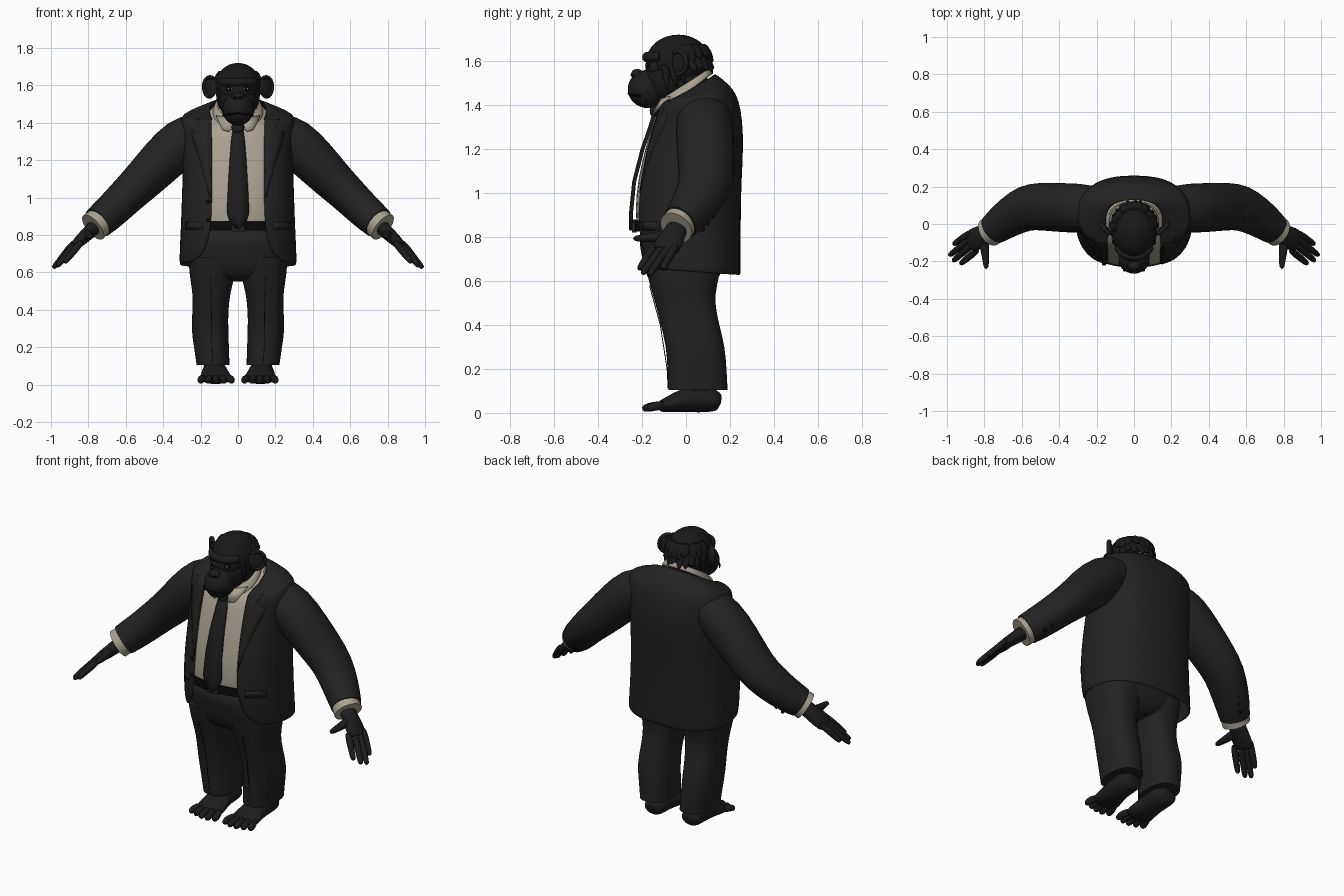
import bpy, bmesh, math, random
from mathutils import Vector
from mathutils.bvhtree import BVHTree

random.seed(4)
cube = bpy.data.objects.get("Cube")
if cube:
    bpy.data.objects.remove(cube)


def material(name, r, g, b):
    m = bpy.data.materials.new(name)
    m.use_nodes = True
    m.diffuse_color = (r, g, b, 1)
    m.node_tree.nodes["Principled BSDF"].inputs["Base Color"].default_value = (r, g, b, 1)
    return m


SUIT = material("charcoal suit", .016, .016, .016)
TIE = material("tie cloth", .013, .013, .014)
FUR = material("black fur", .010, .010, .010)
SKIN = material("dark skin", .012, .012, .012)
SHIRT = material("cream shirt", .40, .36, .285)
EYE = material("eye grey", .25, .23, .20)
BLACK = material("deep black", .003, .003, .003)


def finish(o, mat, mirror=False, thick=0, sub=1):
    o.data.materials.append(mat)
    bpy.ops.object.select_all(action='DESELECT')
    o.select_set(True)
    bpy.context.view_layer.objects.active = o
    bpy.ops.object.shade_smooth_by_angle(angle=math.radians(50))
    if thick:
        o.modifiers.new("Thickness", 'SOLIDIFY').thickness = thick
    if mirror:
        m = o.modifiers.new("Mirror", 'MIRROR')
        m.use_mirror_merge = False
    if sub:
        m = o.modifiers.new("Smooth", 'SUBSURF')
        m.levels = m.render_levels = sub
    return o


def loft(name, rings, mat, closed=True, cap=True, crease=False, **kw):
    """Skin a list of equal-length point rings."""
    bm = bmesh.new()
    rows = [[bm.verts.new(p) for p in r] for r in rings]
    n = len(rows[0])
    for a, b in zip(rows, rows[1:]):
        for i in range(n if closed else n - 1):
            j = (i + 1) % n
            bm.faces.new((a[i], a[j], b[j], b[i]))
    if closed and cap:
        layer = bm.edges.layers.float.new("crease_edge")
        for r in (rows[0], rows[-1]):
            f = bm.faces.new(r)
            for e in f.edges:
                e[layer] = 1.0 if crease else 0.0
        bmesh.ops.recalc_face_normals(bm, faces=bm.faces)
    me = bpy.data.meshes.new(name)
    bm.to_mesh(me)
    bm.free()
    o = bpy.data.objects.new(name, me)
    bpy.context.collection.objects.link(o)
    return finish(o, mat, **kw)


def band(zf, zb, a, yf, yb, gap=0, cx=0, n=2.5, count=28):
    """Rounded horizontal ring, tilted from zf in front to zb behind, with an optional front gap."""
    t0 = math.asin(min(1, gap / a) ** (n / 2))
    steps = count if not gap else count - 1
    pts = []
    for i in range(count):
        t = t0 + (2 * math.pi - 2 * t0) * i / steps
        s, c = math.sin(t), math.cos(t)
        x = cx + a * math.copysign(abs(s) ** (2 / n), s)
        k = math.copysign(abs(c) ** (2 / n), c)
        y = (yf + yb) / 2 - (yb - yf) / 2 * k
        pts.append((x, y, zf + (zb - zf) * (y - yf) / (yb - yf)))
    return pts


def tube(name, path, mat, hint=(0, 1, 0), count=12, **kw):
    """Elliptical tube; path rows are x, y, z, radius along hint, other radius."""
    P = [Vector(p[:3]) for p in path]
    rings = []
    for i, p in enumerate(path):
        d = (P[min(i + 1, len(P) - 1)] - P[max(i - 1, 0)]).normalized()
        u = Vector(hint)
        u = (u - d * u.dot(d)).normalized()
        v = d.cross(u)
        rings.append([P[i] + u * p[3] * math.cos(k) + v * p[4] * math.sin(k)
                      for k in (2 * math.pi * j / count for j in range(count))])
    return loft(name, rings, mat, **kw)


def ball(name, loc, size, mat, mirror=False, rot=0):
    bm = bmesh.new()
    bmesh.ops.create_uvsphere(bm, u_segments=24, v_segments=16, radius=1)
    for v in bm.verts:
        p = Vector((v.co.x * size[0], v.co.y * size[1], v.co.z * size[2]))
        c, s = math.cos(rot), math.sin(rot)
        v.co = Vector((p.x * c - p.y * s, p.x * s + p.y * c, p.z)) + Vector(loc)
    me = bpy.data.meshes.new(name)
    bm.to_mesh(me)
    bm.free()
    o = bpy.data.objects.new(name, me)
    bpy.context.collection.objects.link(o)
    return finish(o, mat, mirror=mirror, sub=0)


# Jacket, open at the front with rounded front corners
jacket = loft("jacket", [band(*r) for r in (
    (.655, .625, .315, -.20, .25, .25), (.69, .68, .315, -.215, .25, .19),
    (.78, .78, .31, -.23, .25, .155), (.90, .90, .305, -.24, .25, .14),
    (1.05, 1.05, .30, -.225, .253, .14), (1.2, 1.2, .295, -.195, .262, .14),
    (1.32, 1.33, .30, -.16, .258, .14), (1.38, 1.42, .31, -.135, .242, .14),
    (1.41, 1.475, .305, -.12, .215, .14), (1.41, 1.515, .22, -.115, .17, .14),
    (1.395, 1.545, .15, -.11, .13, .138))], SUIT, closed=False, thick=.012)
bvh = BVHTree.FromObject(jacket, bpy.context.evaluated_depsgraph_get())


def on_jacket(x, z, lift=.004):
    hit = bvh.ray_cast(Vector((x, -1, z)), Vector((0, 1, 0)))[0]
    if hit is None or hit.y > .05:
        hit = bvh.find_nearest(Vector((x, -.2, z)))[0]
    return hit - Vector((0, lift, 0))


# Notched lapels, jacket buttons and pocket flaps
loft("lapels", [[on_jacket(a + (b - a) * k / 3, z) for k in range(4)] for z, a, b in (
    (1.0, .148, .152), (1.08, .148, .17), (1.2, .15, .205), (1.3, .15, .24),
    (1.35, .15, .25), (1.36, .15, .20), (1.39, .15, .21), (1.42, .152, .222))],
    SUIT, closed=False, mirror=True, thick=.006, sub=0)
for z in (.88, .98):
    ball("jacket_button", on_jacket(-.16, z), (.011, .006, .011), BLACK)
loft("pocket_flaps", [[on_jacket(x, z, .003) for x in (.19, .22, .25, .28)] for z in (.83, .87)],
     SUIT, closed=False, mirror=True, thick=.005, sub=0)

# Shirt, stand-up collar and tie
loft("shirt", [band(*r) for r in (
    (.86, .86, .27, -.225, .21), (.92, .92, .275, -.232, .22), (1.05, 1.05, .275, -.222, .22),
    (1.2, 1.2, .27, -.188, .22), (1.32, 1.33, .26, -.15, .21), (1.38, 1.42, .22, -.125, .18),
    (1.395, 1.52, .142, -.105, .12))], SHIRT, crease=True)
loft("shirt_collar", [band(*r, n=2.2) for r in (
    (1.37, 1.54, .138, -.13, .122), (1.40, 1.555, .13, -.125, .118),
    (1.435, 1.57, .115, -.11, .108))], SHIRT, cap=False, thick=.01)
loft("collar_points", [[(x, y, z) for x, y, z in row] for row in (
    ((.012, -.137, 1.385), (.05, -.158, 1.355), (.085, -.150, 1.365)),
    ((.012, -.125, 1.42), (.06, -.115, 1.43), (.12, -.075, 1.44)))],
    SHIRT, closed=False, mirror=True, thick=.006, sub=0)
loft("tie", [[(-w, y + .006, z), (0, y, z), (w, y + .006, z)] for z, w, y in (
    (.83, .003, -.258), (.87, .045, -.26), (.92, .06, -.258), (1.05, .054, -.245),
    (1.2, .045, -.207), (1.3, .037, -.172), (1.355, .03, -.155))],
    TIE, closed=False, thick=.012, sub=0)
ball("tie_knot", (0, -.145, 1.375), (.034, .02, .032), TIE)

# Belt, buckle and trousers
loft("belt", [band(z, z, .277, -.234, .215) for z in (.825, .875)], BLACK, crease=True)
loft("buckle", [[(x, y, z) for x, z in ((-.035, .82), (.035, .82), (.035, .88), (-.035, .88))]
                for y in (-.245, -.225)], SUIT, sub=0)
loft("trouser_seat", [band(*r) for r in (
    (.86, .86, .27, -.225, .21), (.75, .75, .27, -.21, .195), (.65, .65, .262, -.19, .165),
    (.59, .59, .235, -.165, .14), (.55, .55, .14, -.11, .09))], SUIT)
loft("trouser_legs", [band(z, z, (b - a) / 2, f, k, cx=(a + b) / 2) for z, a, b, f, k in (
    (.68, .01, .265, -.19, .165), (.58, .015, .26, -.165, .14), (.5, .04, .243, -.14, .13),
    (.4, .052, .242, -.115, .152), (.3, .052, .252, -.09, .178), (.2, .048, .235, -.085, .185),
    (.105, .045, .222, -.08, .19))], SUIT, crease=True, mirror=True)
for y, z0 in ((-.1, .3), (0, 0)):
    if z0:
        tube("trouser_creases", [(.147, -.166, .58, .002, .002), (.142, -.117, .4, .002, .002),
             (.14, -.086, .2, .002, .002), (.135, -.081, .11, .002, .002)], BLACK,
             count=6, mirror=True, sub=0)

# Sleeves, cuffs and sleeve buttons
tube("sleeves", [(.20, .08, 1.36, .12, .10), (.29, .085, 1.31, .135, .135),
                 (.41, .088, 1.195, .132, .125), (.50, .095, 1.10, .13, .113),
                 (.58, .088, 1.025, .125, .103), (.66, .04, .945, .11, .097),
                 (.715, .0, .895, .095, .093), (.75, -.028, .865, .085, .088)],
     SUIT, count=20, crease=True, mirror=True)
tube("shirt_cuffs", [(.735, -.02, .875, .078, .08), (.775, -.045, .842, .08, .083)],
     SHIRT, count=20, crease=True, mirror=True)
for k in range(3):
    ball("sleeve_button", (.705 - .028 * k, .075 + .022 * k, .835 + .03 * k),
         (.011, .011, .011), BLACK, mirror=True)

# Hands
tube("palms", [(.745, -.03, .865, .05, .045), (.80, -.055, .81, .055, .038),
               (.845, -.08, .77, .068, .034), (.885, -.10, .73, .066, .024)], SKIN, mirror=True)
for name, root, tip in (("index", (.845, -.145, .755), (.93, -.215, .65)),
                        ("middle", (.87, -.115, .745), (.97, -.20, .63)),
                        ("ring", (.88, -.085, .745), (.99, -.17, .622)),
                        ("little", (.88, -.05, .755), (.967, -.11, .65))):
    a, b = Vector(root), Vector(tip)
    tube(name + "_fingers", [(*a.lerp(b, t), r, r) for t, r in
                             ((-.15, .018), (.3, .021), (.6, .018), (.85, .017), (1, .011))],
         SKIN, mirror=True, count=10)
tube("thumbs", [(.80, -.06, .81, .028, .028), (.80, -.12, .80, .026, .026),
                (.793, -.18, .795, .02, .02), (.79, -.245, .793, .013, .013)],
     SKIN, hint=(1, 0, 0), mirror=True)

# Feet
tube("feet", [(.125, .16, .045, .045, .035), (.125, .13, .055, .065, .053),
              (.125, .06, .07, .068, .07), (.122, -.02, .055, .075, .053),
              (.118, -.09, .035, .09, .034), (.118, -.13, .026, .085, .024)],
     SKIN, hint=(1, 0, 0), count=16, mirror=True)
tube("ankles", [(.13, .06, .05, .065, .06), (.13, .06, .14, .07, .06)], FUR, mirror=True)
for k in range(5):
    x = .035 + .041 * k
    tip = -.205 + .012 * abs(k - 1.5)
    tube("toes", [(.06 + .03 * k, -.09, .036, .02, .022), (x, -.15, .03, .02, .022),
                  (x, tip + .015, .022, .02, .019), (x, tip, .015, .012, .012)],
         SKIN, hint=(1, 0, 0), mirror=True, count=10)

# Head and face
ball("skull", (0, -.035, 1.6), (.121, .145, .12), FUR)
tube("neck", [(0, .04, 1.40, .08, .09), (0, .015, 1.5, .095, .095), (0, -.02, 1.58, .1, .1)], FUR)
ball("cheeks", (0, -.095, 1.515), (.102, .095, .105), FUR)
ball("muzzle", (0, -.172, 1.473), (.084, .093, .087), SKIN)
ball("face_plate", (0, -.13, 1.575), (.088, .055, .065), SKIN)
ball("nose", (0, -.222, 1.54), (.034, .028, .024), SKIN)
ball("nostrils", (.014, -.246, 1.536), (.008, .006, .006), BLACK, mirror=True)
tube("mouth", [(.088 * math.sin(t), -.172 - .09 * math.cos(t), 1.452 - .012 * abs(math.sin(t)),
                .004, .004) for t in (k * .2 for k in range(-6, 7))],
     BLACK, hint=(0, 0, 1), count=6, sub=0)
tube("brow", [(.1 * math.sin(t), -.075 - .105 * math.cos(t), 1.618, .024, .022)
              for t in (k * .3 for k in range(-4, 5))], SKIN, hint=(0, 0, 1))
ball("eye_sockets", (.042, -.168, 1.583), (.026, .014, .017), BLACK, mirror=True)
ball("eyes", (.042, -.176, 1.582), (.014, .009, .008), EYE, mirror=True)
ball("pupils", (.042, -.181, 1.582), (.007, .006, .008), BLACK, mirror=True)

# Ears with a raised rim
ball("ears", (.147, -.03, 1.59), (.046, .014, .056), SKIN, mirror=True, rot=.75)
tube("ear_rims", [(.15 + .032 * math.cos(t), -.035 + .036 * math.cos(t),
                   1.592 + .054 * math.sin(t), .014, .012)
                  for t in (-1.9 + .38 * k for k in range(12))],
     SKIN, hint=(.7, -.7, 0), count=8, mirror=True)

# Shaggy hair around the back of the head, plus whiskers on the cheeks
for layer, (top, low) in enumerate(((1.67, 1.60), (1.63, 1.55))):
    for k in range(11):
        t = (k - 5) * .27 + random.uniform(-.08, .08)
        drop = random.uniform(-.015, .015)
        tube("hair_tufts", [(.12 * f * math.sin(t), -.035 + .145 * f * math.cos(t), z, r, r * .6)
                            for f, z, r in ((.72, top + .01, .03), (.96, (top + low) / 2, .034),
                                            (1.1 + .04 * layer, low + drop, .004))],
             FUR, hint=(math.cos(t), -math.sin(t), 0), count=8)
for k in range(3):
    tube("whiskers", [(.105, -.10 + .035 * k, 1.59, .02, .012), (.108, -.09 + .035 * k, 1.54, .02, .014),
                      (.095, -.085 + .04 * k, 1.465 + .015 * k, .003, .003)],
         FUR, count=8, mirror=True)
